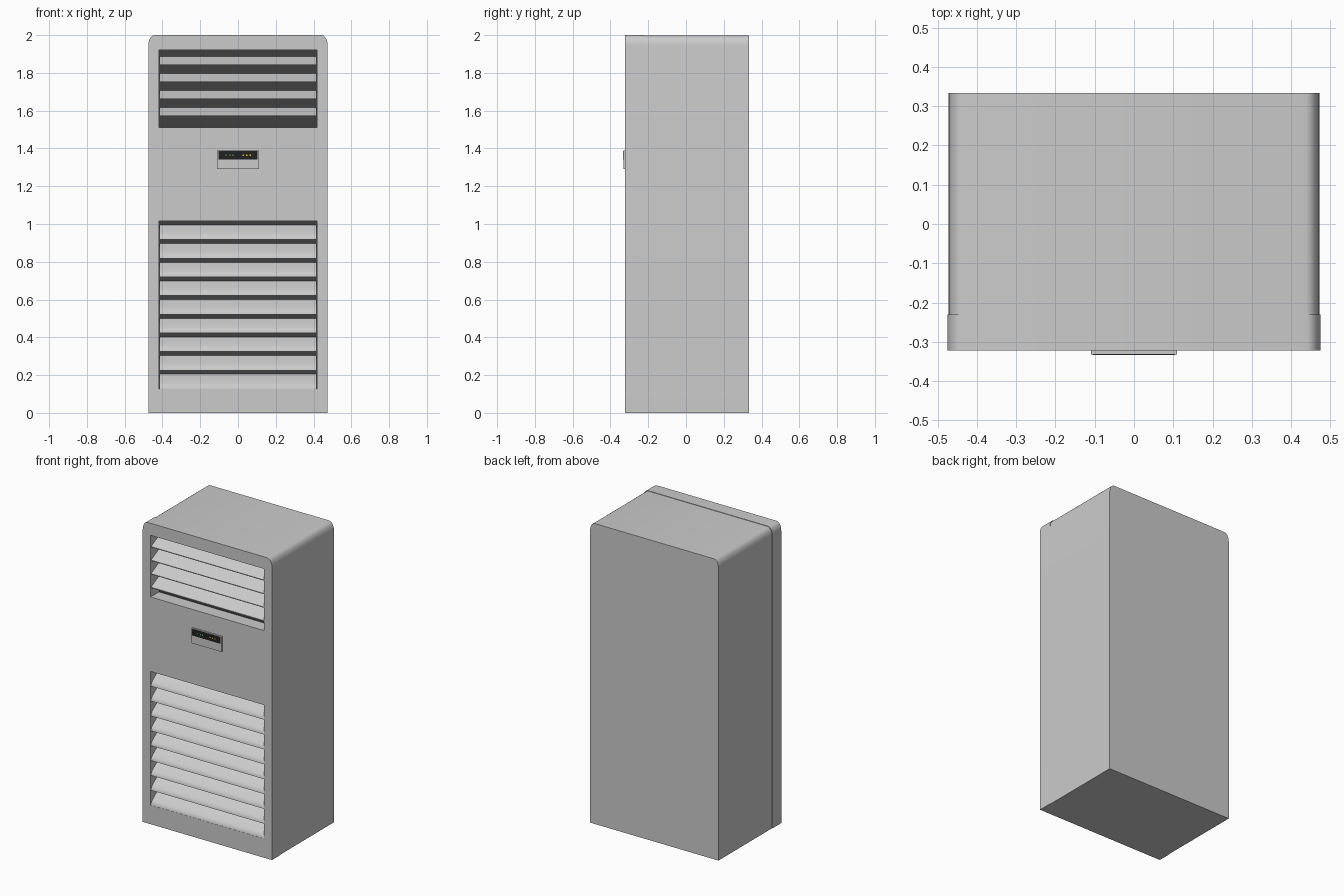
import bpy, bmesh, math
from mathutils import Vector

if "Cube" in bpy.data.objects:
    bpy.data.objects.remove(bpy.data.objects["Cube"])


def prism(name, pts, lo, hi, axis, smooth=False, mat=None):
    """Extrude a closed outline: (x,z) along y, or (y,z) along x."""
    bm = bmesh.new()
    place = (lambda a, b, t: (a, t, b)) if axis == 'y' else (lambda a, b, t: (t, a, b))
    face = bm.faces.new([bm.verts.new(place(a, b, lo)) for a, b in pts])
    ext = bmesh.ops.extrude_face_region(bm, geom=[face])
    moved = [v for v in ext['geom'] if isinstance(v, bmesh.types.BMVert)]
    step = Vector((0, hi - lo, 0)) if axis == 'y' else Vector((hi - lo, 0, 0))
    bmesh.ops.translate(bm, verts=moved, vec=step)
    bmesh.ops.recalc_face_normals(bm, faces=bm.faces)
    me = bpy.data.meshes.new(name)
    bm.to_mesh(me)
    bm.free()
    ob = bpy.data.objects.new(name, me)
    bpy.context.collection.objects.link(ob)
    if mat:
        me.materials.append(mat)
    if smooth:
        bpy.ops.object.select_all(action='DESELECT')
        ob.select_set(True)
        bpy.context.view_layer.objects.active = ob
        bpy.ops.object.shade_smooth_by_angle(angle=math.radians(35))
    return ob


def box(name, x0, x1, y0, y1, z0, z1, mat=None):
    return prism(name, [(x0, z0), (x1, z0), (x1, z1), (x0, z1)], y0, y1, 'y', mat=mat)


def material(name, rgb):
    m = bpy.data.materials.new(name)
    m.diffuse_color = (*rgb, 1)
    m.use_nodes = True
    m.node_tree.nodes["Principled BSDF"].inputs["Base Color"].default_value = m.diffuse_color
    return m


def arch(w, top, rx, rz, n=6):
    """Right foot, over the rounded top, to the left foot."""
    right = [(w, 0)]
    for i in range(n + 1):
        a = math.pi / 2 * i / n
        right.append((w - rx + rx * math.cos(a), top - rz + rz * math.sin(a)))
    return right + [(-x, z) for x, z in reversed(right)]


dark = material("dark_grey", (0.05, 0.05, 0.05))
black = material("screen_black", (0.015, 0.015, 0.015))
green = material("indicator_green", (0.1, 0.5, 0.15))
yellow = material("indicator_yellow", (0.8, 0.6, 0.05))

FRONT, SEAM, BACK = -0.322, -0.23, 0.333
IN = 0.418          # half width of the openings
TOP = 1.92          # top of the upper opening

# Cabinet and the front surround
prism("cabinet", arch(0.472, 1.997, 0.035, 0.055), SEAM, BACK, 'y', True)
surround = arch(0.475, 2.0, 0.035, 0.055) + [(-IN, 0), (-IN, TOP), (IN, TOP), (IN, 0)]
prism("front_surround", surround, FRONT, SEAM, 'y', True)

# Flush front panels between and below the openings
box("middle_panel", -IN, IN, FRONT, SEAM, 1.015, 1.51)
box("bottom_panel", -IN, IN, FRONT, SEAM, 0, 0.127)

# Dark backing inside both openings
box("upper_backing", -IN, IN, SEAM - 0.004, SEAM, 1.51, TOP, dark)
box("lower_backing", -IN, IN, SEAM - 0.004, SEAM, 0.127, 1.015, dark)

# Upper outlet louvers: flat sloping blades
for i in range(4):
    z = 1.84 - 0.09 * i
    prof = [(FRONT + 0.002, z), (FRONT + 0.002, z + 0.005),
            (-0.24, z + 0.046), (-0.24, z + 0.040)]
    prism(f"upper_louver_{i + 1}", prof, -0.415, 0.415, 'x')

# Lower intake louvers: sloping blades with a curled front lip
for i in range(9):
    z = 0.917 - 0.0988 * i
    lip = [(-0.240, 0.078), (-0.285, 0.046), (-0.305, 0.030),
           (-0.314, 0.020), (-0.319, 0.011), (-0.321, 0.0)]
    under = [(-0.315, 0.0), (-0.312, 0.010), (-0.302, 0.022), (-0.240, 0.070)]
    prism(f"lower_louver_{i + 1}", [(y, z + h) for y, h in lip + under],
          -0.415, 0.415, 'x', True)

# Control panel with its screen and indicator marks
box("control_panel", -0.11, 0.11, -0.332, FRONT, 1.29, 1.39)
box("control_screen", -0.104, 0.104, -0.3328, -0.332, 1.342, 1.386, black)
for i, x in enumerate((-0.065, -0.045, -0.03)):
    box(f"green_indicator_{i + 1}", x, x + 0.005, -0.3333, -0.3328, 1.360, 1.369, green)
for i, x in enumerate((0.025, 0.042, 0.06)):
    box(f"yellow_indicator_{i + 1}", x, x + 0.008, -0.3333, -0.3328, 1.361, 1.367, yellow)
